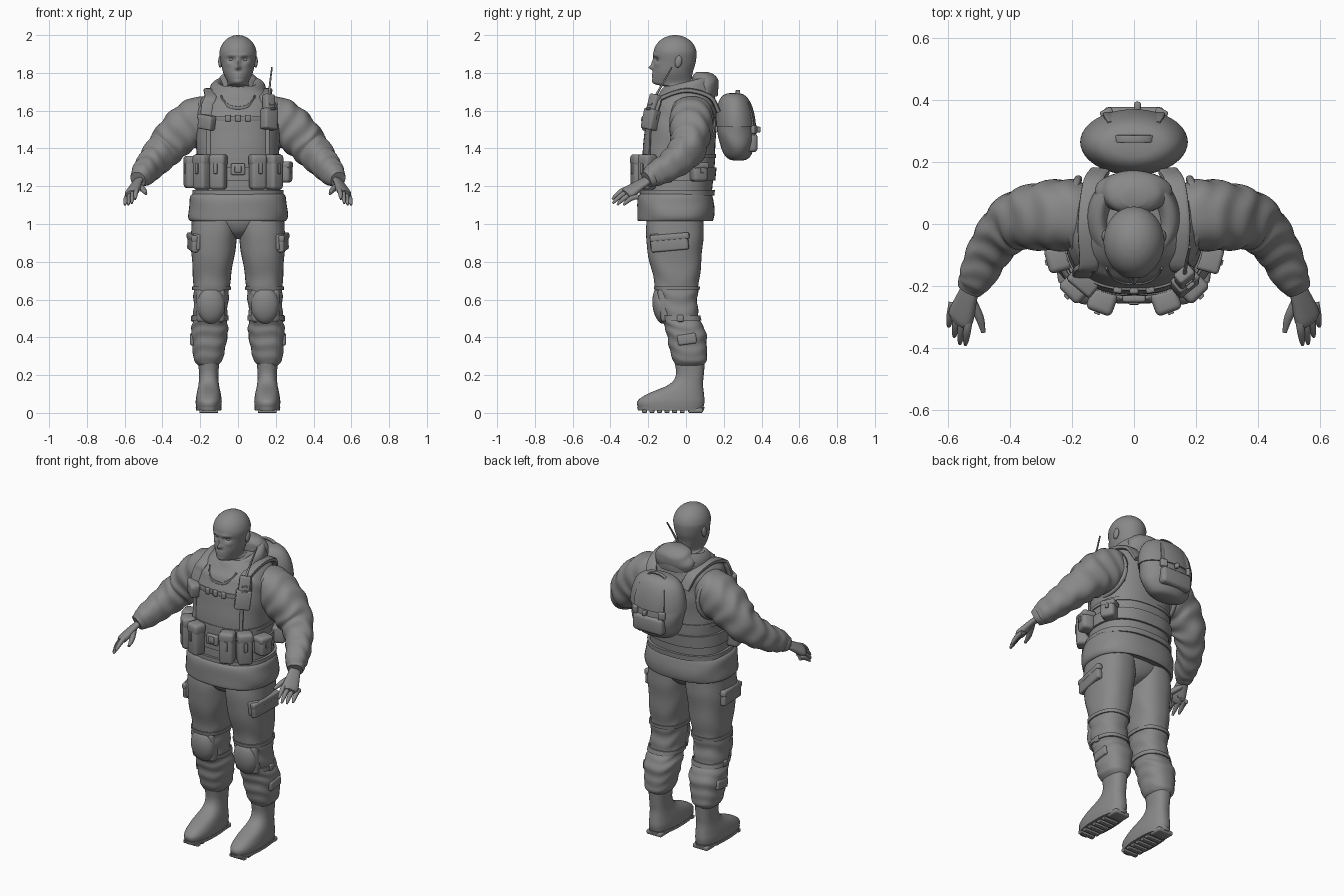
import bpy, bmesh, math
from mathutils import Vector, Matrix

if "Cube" in bpy.data.objects:
    bpy.data.objects.remove(bpy.data.objects["Cube"])

colour = (.25, .25, .25, 1)
grey = bpy.data.materials.new("plain grey")
grey.use_nodes = True
grey.diffuse_color = colour
grey.node_tree.nodes["Principled BSDF"].inputs["Base Color"].default_value = colour

ROUNDNESS = 2.4
ACROSS, UPRIGHT = Vector((1, 0, 0)), Vector((0, 0, 1))


def finish(name, bm, mirror):
    """Turn a bmesh into a smooth shaded object, optionally mirrored in x."""
    bmesh.ops.recalc_face_normals(bm, faces=bm.faces)
    mesh = bpy.data.meshes.new(name)
    bm.to_mesh(mesh)
    bm.free()
    mesh.materials.append(grey)
    obj = bpy.data.objects.new(name, mesh)
    bpy.context.collection.objects.link(obj)
    bpy.ops.object.select_all(action='DESELECT')
    obj.select_set(True)
    bpy.context.view_layer.objects.active = obj
    bpy.ops.object.shade_smooth_by_angle(angle=math.radians(40))
    if mirror:
        obj.modifiers.new("Mirror", 'MIRROR')


def smooth_rows(rows, steps):
    """Catmull-Rom interpolation between rows of numbers."""
    out = []
    for i in range(len(rows) - 1):
        before, start, end, after = rows[max(i - 1, 0)], rows[i], rows[i + 1], rows[min(i + 2, len(rows) - 1)]
        for k in range(steps):
            t = k / steps
            out.append([b + t * (c - a + t * (2*a - 5*b + 4*c - d + t * (3*(b - c) + d - a))) / 2
                        for a, b, c, d in zip(before, start, end, after)])
    return out + [list(rows[-1])]


def oval(angle, power=ROUNDNESS):
    """Point on a unit superellipse."""
    return [math.copysign(abs(e) ** (2 / power), e) for e in (math.cos(angle), math.sin(angle))]


def loft(name, rows, sides=48, power=ROUNDNESS, steps=5, side=None, fold=0, waves=5,
         slope=0, shape=None, cap=True, mirror=False):
    """Skin rings (x, y, z, a, b): level ones, or following the path when given a side vector."""
    rings = smooth_rows(rows, steps)
    centres = [Vector(ring[:3]) for ring in rings]
    last = len(rings) - 1
    bm = bmesh.new()
    loops = []
    for i, ring in enumerate(rings):
        u, v = ACROSS, Vector((0, 1, slope))
        if side:
            along = (centres[min(i + 1, last)] - centres[max(i - 1, 0)]).normalized()
            u = (side - along * along.dot(side)).normalized()
            v = along.cross(u)
        loop = []
        part = i / last
        for k in range(sides):
            w = math.tau * k / sides
            c, s = oval(w, power)
            ripple = math.sin(math.tau * waves * part + 2 * math.sin(w + 1) + math.cos(3 * w))
            grow = 1 + fold * math.sin(math.pi * part) * ripple
            point = centres[i] + (u * ring[3] * c + v * ring[4] * s) * grow
            loop.append(bm.verts.new(shape(point) if shape else point))
        loops.append(loop)
    for low, high in zip(loops, loops[1:]):
        for k in range(sides):
            j = (k + 1) % sides
            bm.faces.new((low[k], low[j], high[j], high[k]))
    if cap:
        bm.faces.new(loops[0])
        bm.faces.new(loops[-1])
    finish(name, bm, mirror)


def tube(name, rows, side=ACROSS, flat=1, sides=16, **options):
    """Loft along a path of (x, y, z, radius); flat thins it across the side vector."""
    loft(name, [(x, y, z, r, r * flat) for x, y, z, r in rows], sides, side=side, **options)


def strap(name, points, width, side=ACROSS, mirror=False):
    tube(name, [(*p, width) for p in points], side, flat=.4, power=4, mirror=mirror)


def level(*rows, x=0, lean=0):
    """Level rings written as (height, y, half width, half depth)."""
    return [(x - lean * z, y, z, a, b) for z, y, a, b in rows]


def pillow(y, z, wide, deep, tall, low=-1.5):
    """Rings of a puffed cushion, from the latitude low to the top, leaning forward as it rises."""
    turns = [low + (1.5 - low) * k / 12 for k in range(13)]
    return level(*((z + tall * math.sin(w), y - .012 * math.sin(w), wide * math.cos(w) ** .5,
                    deep * math.cos(w) ** .6) for w in turns))


def sample(rows, z):
    """Ring of a level loft at height z."""
    for p, q in zip(rows, rows[1:]):
        if p[2] <= z <= q[2]:
            t = (z - p[2]) / (q[2] - p[2])
            return [a + t * (b - a) for a, b in zip(p, q)]
    return rows[-1]


def spot(rows, angle, z, out=0):
    """Point on a level loft; the angle runs from the front towards +x."""
    x, y, z, a, b = sample(rows, z)
    c, s = oval(math.radians(angle))
    return x + (a + out) * s, y - (b + out) * c, z


def band(name, rows, low, high, grow, mirror=False):
    """Strap wrapped around a level loft."""
    rings = []
    for z, g in ((low, 0), (low, grow), (high, grow), (high, 0)):
        x, y, z, a, b = sample(rows, z)
        rings.append((x, y, z, a + g, b + g))
    loft(name, rings, steps=1, cap=False, mirror=mirror)


def box(name, centre, size, soft=.01, turn=0, tilt=0, roll=0, mirror=False):
    """Rounded box, turned about z, x and y in degrees."""
    bm = bmesh.new()
    bmesh.ops.create_cube(bm, size=1)
    bmesh.ops.scale(bm, vec=size, verts=bm.verts)
    bmesh.ops.bevel(bm, geom=bm.edges[:], offset=min(soft, min(size) / 3), segments=3, profile=.5, affect='EDGES')
    place = Matrix.Translation(centre)
    for degrees, axis in ((turn, 'Z'), (tilt, 'X'), (roll, 'Y')):
        place = place @ Matrix.Rotation(math.radians(degrees), 4, axis)
    bm.transform(place)
    finish(name, bm, mirror)


def mount(name, rows, angle, z, size, out=0, **options):
    """Rounded box facing outwards on the surface of a level loft."""
    box(name, spot(rows, angle, z, out), size, turn=angle, **options)


def ball(name, centre, size, tilt=0):
    bm = bmesh.new()
    bmesh.ops.create_uvsphere(bm, u_segments=24, v_segments=16, radius=1)
    turned = Matrix.Rotation(math.radians(tilt), 4, 'X') @ Matrix.Diagonal((*size, 1))
    bm.transform(Matrix.Translation(centre) @ turned)
    finish(name, bm, mirror=True)


# Torso: padded vest, jacket hem, collar and armholes
VEST = level((1.1, -.05, .23, .18), (1.3, -.04, .22, .19), (1.5, -.03, .22, .19),
             (1.62, -.015, .212, .175), (1.68, 0, .18, .15), (1.73, 0, .12, .11))
loft("vest", VEST, steps=10, fold=.01)
loft("jacket_hem", level(*((z, -.055, a, a * .78) for z, a in
                           ((1.03, .22), (1.015, .25), (1.04, .262), (1.1, .26), (1.15, .25), (1.17, .22)))),
     fold=.01, waves=2)
band("hem_seam", VEST, 1.15, 1.18, .015)
band("waist_belt", VEST, 1.23, 1.3, .012)
band("rib_strap", VEST, 1.35, 1.37, .006)
lip = [math.pi * k / 8 for k in range(-1, 9)]
loft("collar", level(*((1.67 + .085 * math.sin(w), .01, .115 + .04 * math.cos(w), .13 + .03 * math.cos(w))
                       for w in lip)), slope=.25, fold=.02, waves=2, power=2)
loft("hood_fold", level((1.67, .1, .12, .05), (1.72, .105, .125, .068), (1.76, .1, .11, .07),
                        (1.79, .095, .085, .055), (1.805, .085, .04, .03)), fold=.03, waves=2, power=2)
hole = [math.tau * k / 16 for k in range(17)]
tube("armhole_piping", [(.21 - .03 * math.cos(w) ** 2, .02 + .125 * math.cos(w), 1.53 + .13 * math.sin(w), .012)
                        for w in hole], mirror=True)

# Head: half width, height, spread and push of each feature of the face
FEATURES = {"nose_tip": (0, 1.828, .014, .011, .022), "nose_bridge": (0, 1.85, .01, .022, .013),
            "brow": (.03, 1.893, .03, .01, .006), "eye_socket": (.036, 1.872, .018, .012, -.014),
            "cheek": (.05, 1.845, .018, .014, .005), "upper_lip": (0, 1.795, .03, .007, .005),
            "lower_lip": (0, 1.78, .027, .006, .005), "chin": (0, 1.752, .03, .014, .005)}


def face(point):
    if point.y < -.09:
        for x, z, wide, tall, push in FEATURES.values():
            away = ((abs(point.x) - x) / wide) ** 2 + ((point.z - z) / tall) ** 2
            point.y -= push * math.exp(-away)
    return point


skull = [math.pi * k / 12 for k in range(6)] + [1.5]
loft("head", level((1.64, -.02, .07, .07), (1.72, -.03, .065, .075), (1.745, -.07, .055, .1),
                   (1.8, -.07, .078, .105), (1.85, -.06, .09, .11),
                   *((1.9 + .1 * math.sin(w), -.058, .098 * math.cos(w), .114 * math.cos(w)) for w in skull)),
     sides=96, power=2, steps=8, shape=face)
ball("eyes", (.036, -.142, 1.872), (.014, .013, .011))
ball("ears", (.094, -.04, 1.86), (.011, .019, .032), tilt=-10)

# Sleeves, cuffs and hands
tube("sleeves", [(.13, .03, 1.57, .09), (.2, .03, 1.555, .122), (.3, .025, 1.49, .116), (.39, .005, 1.395, .096),
                 (.46, -.075, 1.315, .078), (.505, -.165, 1.262, .064), (.525, -.2, 1.24, .045)],
     UPRIGHT, flat=.93, sides=48, steps=12, fold=.045, waves=9, mirror=True)
tube("cuffs", [(.515, -.18, 1.25, .045), (.52, -.19, 1.245, .05), (.53, -.21, 1.235, .042)],
     UPRIGHT, sides=32, mirror=True)
tube("palms", [(.52, -.19, 1.24, .03), (.54, -.24, 1.21, .036), (.56, -.3, 1.17, .046), (.57, -.32, 1.16, .03)],
     Vector((1, .4, -.6)), flat=.5, sides=24, mirror=True)
knuckle = Vector((.535, -.31, 1.187))
for finger, reach in (("index", .08), ("middle", .09), ("ring", .08), ("little", .06)):
    tube(finger + "_fingers", [(knuckle.x + .01 * f, knuckle.y - reach * f, knuckle.z - reach * f * (.2 + .5 * f),
                                .013 * (1 - .6 * f ** 4)) for f in (-.3, 0, .4, .8, 1)], mirror=True)
    knuckle += Vector((.018, .013, -.015))
tube("thumbs", [(.535, -.23, 1.21, .016), (.5, -.3, 1.18, .014), (.487, -.35, 1.16, .007)], mirror=True)

# Trousers, knee pads and pockets
LEG = level((.25, .02, .05, .07), (.28, .02, .075, .09), (.35, .01, .088, .1), (.43, 0, .098, .105),
            (.5, -.03, .09, .1), (.6, -.045, .092, .105), (.7, -.05, .098, .12), (.9, -.06, .12, .15),
            (1.05, -.055, .12, .15), x=.17, lean=.045)
loft("trouser_legs", LEG, steps=8, fold=.03, waves=9, mirror=True)
loft("trouser_seat", level((.92, -.055, .02, .05), (.95, -.055, .08, .11), (1, -.055, .17, .14),
                           (1.06, -.055, .22, .148)))
band("upper_knee_straps", LEG, .65, .67, .007, mirror=True)
band("lower_knee_straps", LEG, .49, .515, .007, mirror=True)
ball("knee_pads", (.143, -.132, .57), (.074, .045, .098), tilt=7)
mount("knee_pad_backing", LEG, 0, .57, (.15, .06, .18), out=-.032, soft=.02, tilt=7, mirror=True)
mount("knee_buckles", LEG, 90, .5, (.035, .022, .035), mirror=True)
mount("thigh_pockets", LEG, 82, .9, (.2, .035, .085), out=-.01, roll=-5, mirror=True)
mount("thigh_pocket_flaps", LEG, 82, .93, (.21, .035, .035), out=-.006, roll=-5, mirror=True)
mount("thigh_pocket_fronts", LEG, 48, .905, (.06, .03, .085), out=-.006, roll=-5, mirror=True)
mount("calf_pockets", LEG, 90, .39, (.1, .03, .055), out=-.006, roll=-8, mirror=True)

# Boots with heel and lugs
loft("boots", level((.02, -.08, .066, .17), (.06, -.08, .069, .178), (.1, -.055, .064, .15),
                    (.15, 0, .054, .09), (.2, .02, .051, .074), (.27, .02, .056, .08), x=.155), mirror=True)
loft("boot_soles", level((.012, -.08, .066, .174), (.032, -.08, .069, .179), x=.155), mirror=True)
box("boot_heels", (.155, .05, .013), (.1, .08, .026), mirror=True)
for k in range(6):
    box("sole_lugs", (.155, -.22 + .04 * k, .009), (.1, .026, .018), soft=.004, mirror=True)

# Belt pouches, each with a flap and a tab
for angle, tall in ((-75, .17), (-45, .185), (-20, .185), (20, .185), (45, .185), (75, .11), (115, .1)):
    middle = 1.275
    mount("belt_pouch", VEST, angle, middle, (.083, .072, tall), out=.033, soft=.018)
    mount("pouch_flap", VEST, angle, middle + tall * .34, (.088, .077, tall / 3), out=.033, soft=.018)
    mount("pouch_tab", VEST, angle, middle + tall * .1, (.02, .01, tall * .3), out=.07)
mount("belt_buckle", VEST, 0, 1.29, (.075, .022, .06), out=.012)
mount("buckle_clip", VEST, 0, 1.29, (.035, .014, .035), out=.024)

# Shoulder harness and chest gear
shoulder = [(.11, .17, 1.6), (.135, .125, 1.675), (.15, 0, 1.707)]
strap("harness_straps", shoulder + [spot(VEST, 45, 1.67 - .04 * k, .008) for k in range(4)], .032, mirror=True)
strap("hanging_straps", [spot(VEST, 40, 1.55 - .05 * k, .006) for k in range(5)], .011, mirror=True)
strap("neck_seam", [spot(VEST, a, 1.615 + (a / 100) ** 2, .002) for a in range(-25, 26, 5)], .008, UPRIGHT)
strap("sternum_strap", [spot(VEST, a, 1.56, .006) for a in range(-40, 41, 8)], .013, UPRIGHT)
for angle in (-10, 0, 10):
    mount("sternum_buckle", VEST, angle, 1.56, (.028, .018, .036), out=.012)
mount("chest_pouch", VEST, -40, 1.535, (.09, .05, .07), out=.022, roll=8)
mount("chest_pouch_flap", VEST, -40, 1.562, (.096, .054, .03), out=.024, roll=8)
mount("radio_holder", VEST, 40, 1.555, (.085, .055, .11), out=.022, tilt=-8, roll=8)
mount("radio", VEST, 40, 1.63, (.062, .042, .115), out=.03, tilt=-12, roll=8)
for k in range(3):
    mount("radio_button", VEST, 40, 1.61 + .025 * k, (.03, .012, .012), out=.052)
tube("antenna", [(.163, -.165, 1.67, .007), (.17, -.12, 1.75, .005), (.18, -.075, 1.83, .004)], mirror=False)

# Backpack
BAG = pillow(y=.265, z=1.51, wide=.168, deep=.1, tall=.175)
loft("backpack", BAG, fold=.02, waves=3, power=2)
loft("backpack_flap", pillow(y=.265, z=1.515, wide=.174, deep=.106, tall=.178, low=0), power=2)
mount("backpack_pocket", BAG, 180, 1.43, (.2, .06, .1), soft=.02, out=-.015)
strap("backpack_handle", [(.06 * math.cos(w), .275, 1.675 + .03 * math.sin(w)) for w in lip], .012, Vector((0, 1, 0)))
strap("backpack_straps", [spot(BAG, 153, 1.64 - .05 * k) for k in range(6)], .014, mirror=True)
mount("backpack_buckles", BAG, 153, 1.5, (.042, .022, .045), out=.005, mirror=True)
mount("backpack_loop", BAG, 178, 1.5, (.022, .03, .03), out=.015)
